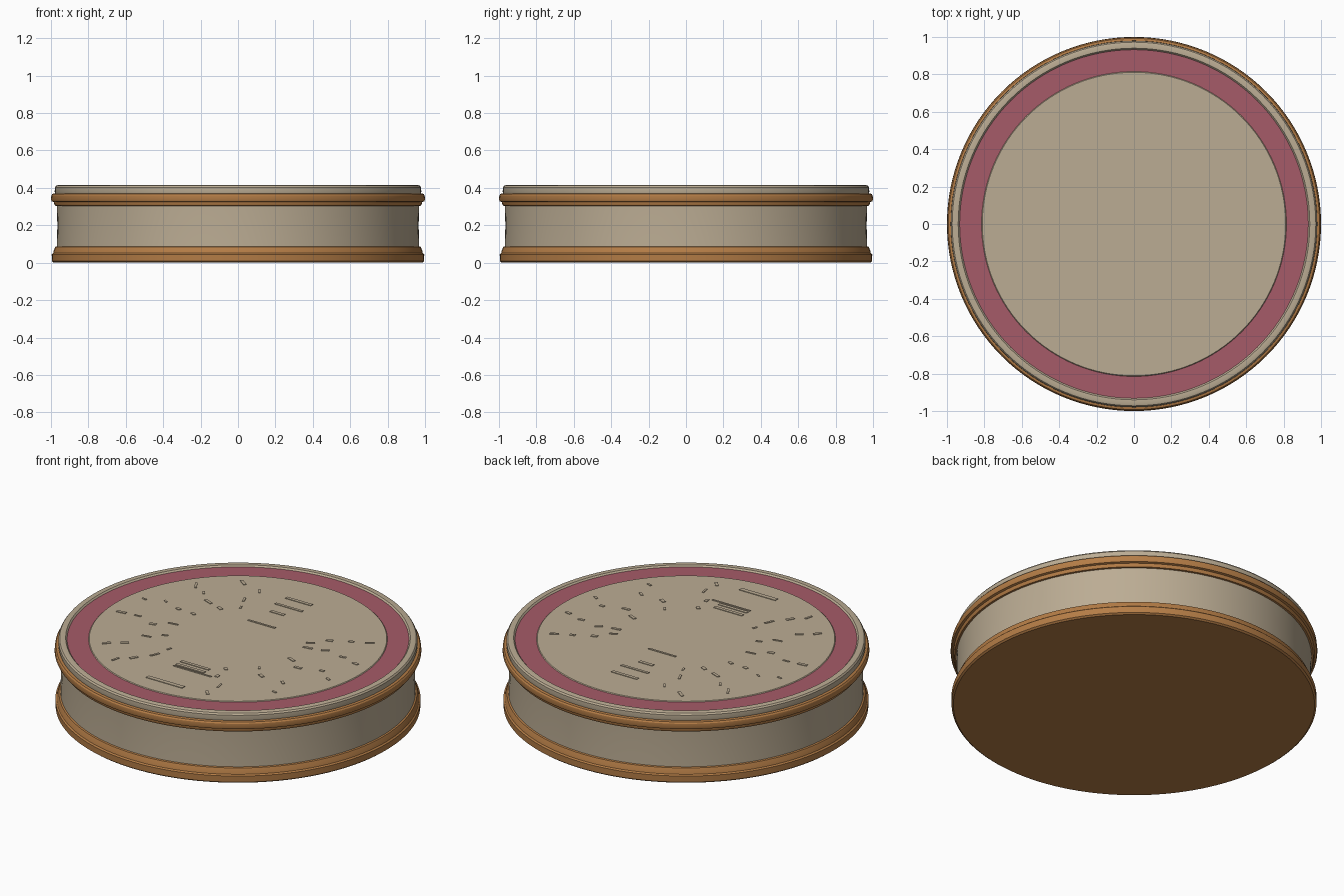
import bpy, bmesh, math, random
from mathutils import Matrix

if "Cube" in bpy.data.objects:
    bpy.data.objects.remove(bpy.data.objects["Cube"])

random.seed(4)
SEGMENTS = 128


def material(name, colour):
    m = bpy.data.materials.new(name)
    m.diffuse_color = (*colour, 1)
    m.use_nodes = True
    m.node_tree.nodes["Principled BSDF"].inputs["Base Color"].default_value = m.diffuse_color
    return m


STONE = material("beige stone", (0.50, 0.415, 0.295))
BRONZE = material("warm bronze", (0.46, 0.205, 0.062))
ROSE = material("dusty rose", (0.38, 0.105, 0.14))


def add_object(name, bm, mat):
    mesh = bpy.data.meshes.new(name)
    bm.to_mesh(mesh)
    bm.free()
    mesh.materials.append(mat)
    ob = bpy.data.objects.new(name, mesh)
    bpy.context.collection.objects.link(ob)
    return ob


def lathe(name, profile, mat):
    """Turn (radius, height) points, listed upward along the outside, around z."""
    bm = bmesh.new()
    rings = []
    for i in range(SEGMENTS):
        a = 2 * math.pi * i / SEGMENTS
        rings.append([bm.verts.new((r * math.cos(a), r * math.sin(a), z)) for r, z in profile])
    for i in range(SEGMENTS):
        p, q = rings[i], rings[(i + 1) % SEGMENTS]
        for j in range(len(profile) - 1):
            bm.faces.new((p[j], q[j], q[j + 1], p[j + 1]))
    bmesh.ops.remove_doubles(bm, verts=bm.verts, dist=1e-5)
    ob = add_object(name, bm, mat)
    bpy.ops.object.select_all(action='DESELECT')
    ob.select_set(True)
    bpy.context.view_layer.objects.active = ob
    bpy.ops.object.shade_smooth_by_angle(angle=math.radians(30))
    return ob


# Base moulding with closed underside
lathe("base_moulding", [(0, 0), (0.985, 0), (0.995, 0.008), (0.996, 0.045), (0.988, 0.052),
                        (0.985, 0.065), (0.977, 0.085), (0.968, 0.088)], BRONZE)

# Plain drum wall
lathe("drum_wall", [(0.968, 0.088), (0.966, 0.2), (0.968, 0.303)], STONE)

# Upper double-bead moulding
lathe("upper_moulding", [(0.968, 0.303), (0.978, 0.305), (0.984, 0.318), (0.984, 0.324),
                         (0.996, 0.328), (1.0, 0.338), (0.998, 0.36), (0.992, 0.368),
                         (0.978, 0.371)], BRONZE)

# Rounded rim around the top
lathe("top_rim", [(0.978, 0.371), (0.98, 0.38), (0.979, 0.403), (0.972, 0.412),
                  (0.962, 0.415), (0.94, 0.414), (0.932, 0.405)], STONE)

# Coloured ring and central disc
lathe("rose_ring", [(0.932, 0.405), (0.815, 0.405)], ROSE)
lathe("centre_disc", [(0.815, 0.405), (0.811, 0.409), (0, 0.409)], STONE)

# Shallow carved relief: straight bars on the axis, worn chips in radial sprays
bars = [(0, 0.58, 0.17, 0.02), (0, 0.485, 0.18, 0.016), (-0.01, 0.39, 0.09, 0.02),
        (0, 0.225, 0.18, 0.012), (0.01, -0.42, 0.19, 0.02), (0.01, -0.465, 0.19, 0.02),
        (0.04, -0.49, 0.25, 0.01), (0, -0.69, 0.24, 0.026)]
bm = bmesh.new()


def relief(x, y, length, width, angle=0):
    m = (Matrix.Translation((x, y, 0.4095)) @ Matrix.Rotation(angle, 4, 'Z')
         @ Matrix.Diagonal((length, width, 0.006, 1)))
    bmesh.ops.create_cube(bm, size=1, matrix=m)


for bar in bars:
    relief(*bar)
for spoke in (-35, -12, 12, 32, 118, 145, 168, 190, 215, 235, 290):
    for r in (0.4, 0.5, 0.62, 0.72):
        a = math.radians(spoke + random.uniform(-6, 6))
        relief(r * math.cos(a), r * math.sin(a), random.uniform(0.025, 0.06),
               random.uniform(0.01, 0.02), a + random.uniform(-0.4, 0.4))
add_object("carved_relief", bm, STONE)
